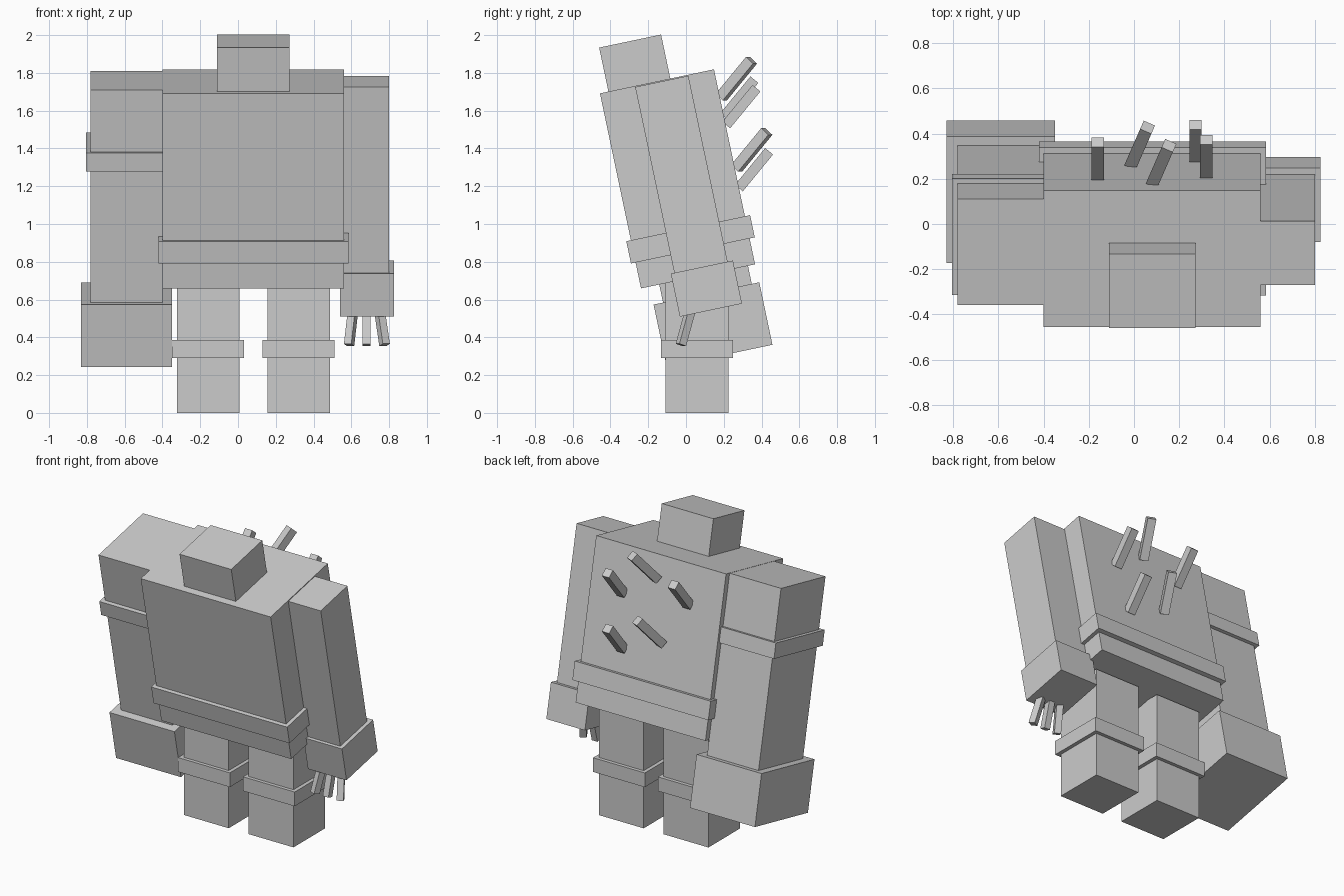
import bpy
import math
from mathutils import Vector, Matrix

cube = bpy.data.objects.get("Cube")
if cube:
    bpy.data.objects.remove(cube, do_unlink=True)

LEAN = math.radians(11.9)  # forward stoop of the upper body

grey = bpy.data.materials.new("stone_grey")
grey.use_nodes = True
grey.diffuse_color = (0.6, 0.6, 0.6, 1)
grey.node_tree.nodes["Principled BSDF"].inputs["Base Color"].default_value = (0.6, 0.6, 0.6, 1)


def block(name, matrix, size):
    """Flat-shaded box with the given transform and size."""
    bpy.ops.mesh.primitive_cube_add(size=1)
    ob = bpy.context.object
    ob.name = name
    ob.data.transform(matrix @ Matrix.Diagonal((*size, 1)))
    ob.data.materials.append(grey)
    return ob


def box(name, x0, x1, y, z, depth, height, lean=LEAN):
    """Box spanning x0..x1, centred on y and z, leaning about x."""
    place = Matrix.Translation(((x0 + x1) / 2, y, z)) @ Matrix.Rotation(lean, 4, 'X')
    return block(name, place, (x1 - x0, depth, height))


def rod(name, start, end, width):
    """Square rod between two points."""
    a, b = Vector(start), Vector(end)
    d = b - a
    place = Matrix.Translation((a + b) / 2) @ d.to_track_quat('Z', 'Y').to_matrix().to_4x4()
    return block(name, place, (width, width, d.length))


# Torso, belt and head
box("torso", -0.40, 0.56, -0.045, 1.239, 0.617, 1.055)
box("belt", -0.42, 0.585, 0.024, 0.919, 0.67, 0.12)
box("head", -0.11, 0.272, -0.271, 1.85, 0.335, 0.242)

# Slim left arm and hand
box("left_arm", 0.56, 0.80, -0.022, 1.251, 0.288, 1.03)
box("left_hand", 0.54, 0.825, 0.108, 0.658, 0.336, 0.233)

# Heavy right arm with its band and large fist
box("right_arm", -0.78, -0.40, -0.005, 1.195, 0.48, 1.155)
box("right_arm_band", -0.805, -0.375, -0.047, 1.382, 0.527, 0.1)
box("right_fist", -0.83, -0.35, 0.143, 0.467, 0.572, 0.338)

# Fingers of the left hand
for i, (top_x, tip_x) in enumerate([(0.61, 0.588), (0.68, 0.68), (0.748, 0.776)]):
    rod(f"left_finger_{i + 1}", (top_x, 0.025, 0.55), (tip_x, -0.027, 0.36), 0.042)

# Legs with knee bands
for side, x in (("right", -0.158), ("left", 0.321)):
    box(f"{side}_leg", x - 0.166, x + 0.166, 0.058, 0.37, 0.335, 0.74, 0)
    box(f"{side}_leg_band", x - 0.191, x + 0.191, 0.058, 0.338, 0.382, 0.095, 0)

# Spikes on the back: tip position and sideways slant
spikes = [
    ((-0.16, 0.362, 1.764), 0),
    ((0.06, 0.428, 1.49), 0.07),
    ((0.155, 0.347, 1.867), 0.07),
    ((0.272, 0.44, 1.385), 0),
    ((0.32, 0.373, 1.719), 0),
]
for i, (tip, slant) in enumerate(spikes):
    start = Vector(tip) - Vector((slant, 0.16, 0.195))
    rod(f"back_spike_{i + 1}", start, tip, 0.054)
